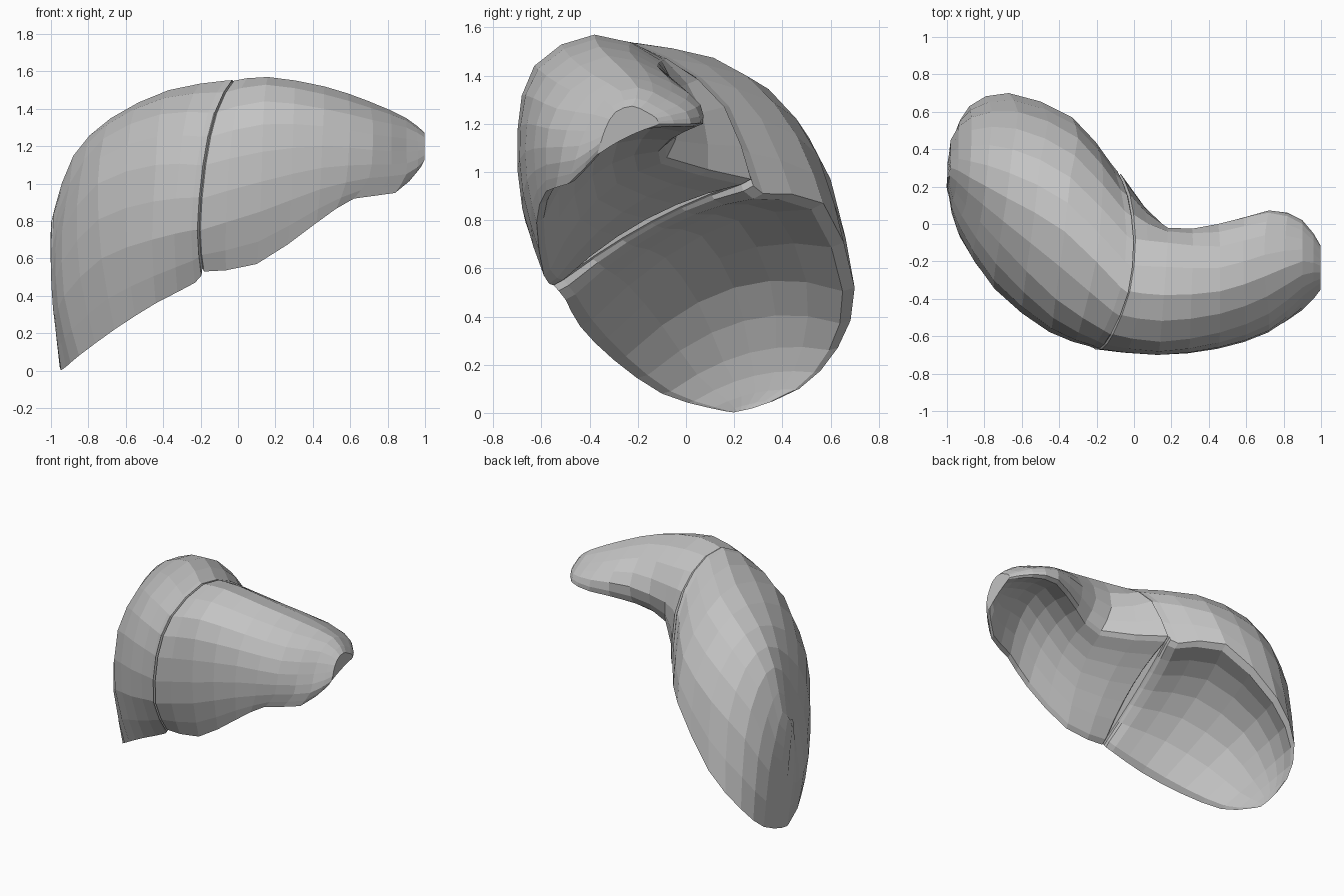
import bpy
import bmesh
from mathutils import Vector

if "Cube" in bpy.data.objects:
    bpy.data.objects.remove(bpy.data.objects["Cube"], do_unlink=True)

# Single matte colour
grey = bpy.data.materials.new("soft_grey")
grey.use_nodes = True
colour = (0.55, 0.55, 0.55, 1)
grey.diffuse_color = colour
grey.node_tree.nodes["Principled BSDF"].inputs["Base Color"].default_value = colour

# Each section: points from the front rim over the dome to the back rim.
# Section shared by both lobes, where they meet
seam = [(-.19, -.55, .53), (-.21, -.65, .75), (-.18, -.67, 1.1), (-.12, -.59, 1.38),
        (-.03, -.36, 1.55), (0, -.08, 1.47), (-.03, .16, 1.27), (-.08, .27, .97)]

# Large lobe, towards the low outer tip
large = [
    [(-.44, -.44, .36), (-.46, -.56, .7), (-.44, -.56, 1.1), (-.42, -.4, 1.37),
     (-.37, -.04, 1.5), (-.34, .25, 1.4), (-.3, .46, 1.15), (-.33, .57, .87)],
    [(-.66, -.3, .22), (-.73, -.36, .6), (-.75, -.3, 1), (-.72, -.1, 1.24),
     (-.68, .14, 1.35), (-.65, .4, 1.27), (-.62, .6, .97), (-.67, .7, .52)],
    [(-.85, -.1, .08), (-.93, -.07, .4), (-.94, 0, .75), (-.9, .1, 1),
     (-.88, .25, 1.15), (-.87, .42, 1.06), (-.87, .57, .75), (-.88, .63, .27)],
    [(-.92, .1, .02), (-.97, .1, .3), (-.99, .15, .55), (-.99, .22, .76),
     (-.98, .3, .87), (-.98, .38, .7), (-.98, .45, .5), (-.95, .47, .1)],
]

# Small lobe, towards the rounded side tip
small = [
    [(.1, -.59, .57), (.12, -.68, .85), (.13, -.7, 1.17), (.14, -.63, 1.44),
     (.16, -.38, 1.57), (.18, -.1, 1.46), (.18, -.02, 1.23), (.22, -.08, 1.06)],
    [(.42, -.62, .79), (.44, -.66, .97), (.45, -.66, 1.2), (.46, -.58, 1.4),
     (.46, -.36, 1.52), (.46, -.12, 1.44), (.45, 0, 1.28), (.45, -.04, 1.15)],
    [(.62, -.58, .92), (.7, -.58, 1.03), (.72, -.57, 1.18), (.72, -.48, 1.34),
     (.7, -.28, 1.44), (.7, -.06, 1.37), (.72, .06, 1.28), (.72, .07, 1.2)],
    [(.84, -.49, .95), (.9, -.46, 1.05), (.9, -.42, 1.17), (.9, -.34, 1.3),
     (.9, -.2, 1.35), (.9, -.08, 1.3), (.9, 0, 1.25), (.9, .02, 1.2)],
]


def vectors(section):
    return [Vector(point) for point in section]


def average(points):
    return sum(points, Vector()) / len(points)


def stepped(section):
    """Copy of the seam whose rims drop lower, for the ledge on the underside."""
    moved = [point + Vector((-.04, .02, 0)) for point in section]
    for rim in (moved[0], moved[-1]):
        rim += Vector((0, .03, -.06))
    return moved


def pinched(section):
    """Front and back halves drawn together into a thin closing edge."""
    return [point.lerp(opposite, .4) + Vector((-.015, -.05, -.05))
            for point, opposite in zip(section, reversed(section))]


def rounded_off(section):
    """Half-size copy pushed outwards to finish a blunt tip."""
    centre = average(section)
    return [point.lerp(centre, .5) + Vector((.1, 0, 0)) for point in section]


def smooth_path(points, steps=2):
    """Catmull-Rom curve through the points, with steps spans between neighbours."""
    padded = [points[0]] + points + [points[-1]]
    result = []
    for a, b, c, d in zip(padded, padded[1:], padded[2:], padded[3:]):
        for i in range(steps):
            t = i / steps
            result.append((2 * b + (c - a) * t
                           + (2 * a - 5 * b + 4 * c - d) * t ** 2
                           + (3 * b - a - 3 * c + d) * t ** 3) / 2)
    return result + [points[-1].copy()]


def closed_ring(section, spans=6, lip=.05):
    """Dome curve plus a hollowed underside with a narrow flat lip."""
    *controls, push = section
    dome = smooth_path(controls)
    front, back = dome[0], dome[-1]
    under = []
    for i in range(spans + 1):
        s = i / spans
        t = lip + (1 - 2 * lip) * s
        under.append(back.lerp(front, t) + push * (4 * s * (1 - s)))
    return dome + under


def build_lobe(name, sections, depths, hollow_direction, gap):
    rows = [section + [Vector(hollow_direction) * depth]
            for section, depth in zip(sections, depths)]
    # Smooth every control line along the length of the lobe
    lines = [smooth_path(list(line)) for line in zip(*rows)]
    rings = [closed_ring(section) for section in zip(*lines)]

    # Tucked-in first ring makes the groove between the lobes
    centre = average(rings[0])
    tucked = [point.lerp(centre, .03) for point in rings[0]]
    rings[0] = [point + Vector((gap, 0, 0)) for point in rings[0]]
    rings.insert(0, tucked)

    # Skin the rings and close both ends
    bm = bmesh.new()
    loops = [[bm.verts.new(point) for point in ring] for ring in rings]
    for near, far in zip(loops, loops[1:]):
        for i in range(len(near)):
            j = (i + 1) % len(near)
            bm.faces.new((near[i], near[j], far[j], far[i]))
    bm.faces.new(loops[0])
    bm.faces.new(loops[-1])
    bmesh.ops.recalc_face_normals(bm, faces=bm.faces)

    mesh = bpy.data.meshes.new(name)
    bm.to_mesh(mesh)
    bm.free()
    mesh.materials.append(grey)
    lobe = bpy.data.objects.new(name, mesh)
    bpy.context.collection.objects.link(lobe)


seam_section = vectors(seam)
large_sections = [vectors(section) for section in large]
small_sections = [vectors(section) for section in small]

build_lobe("large_right_lobe",
           [seam_section, stepped(seam_section), *large_sections, pinched(large_sections[-1])],
           depths=(.05, .1, .16, .2, .1, .03, 0),
           hollow_direction=(-.65, 0, .75), gap=-.008)
build_lobe("small_left_lobe",
           [seam_section, *small_sections, rounded_off(small_sections[-1])],
           depths=(.06, .08, .12, .15, .1, .01),
           hollow_direction=(0, -.4, .9), gap=.008)
